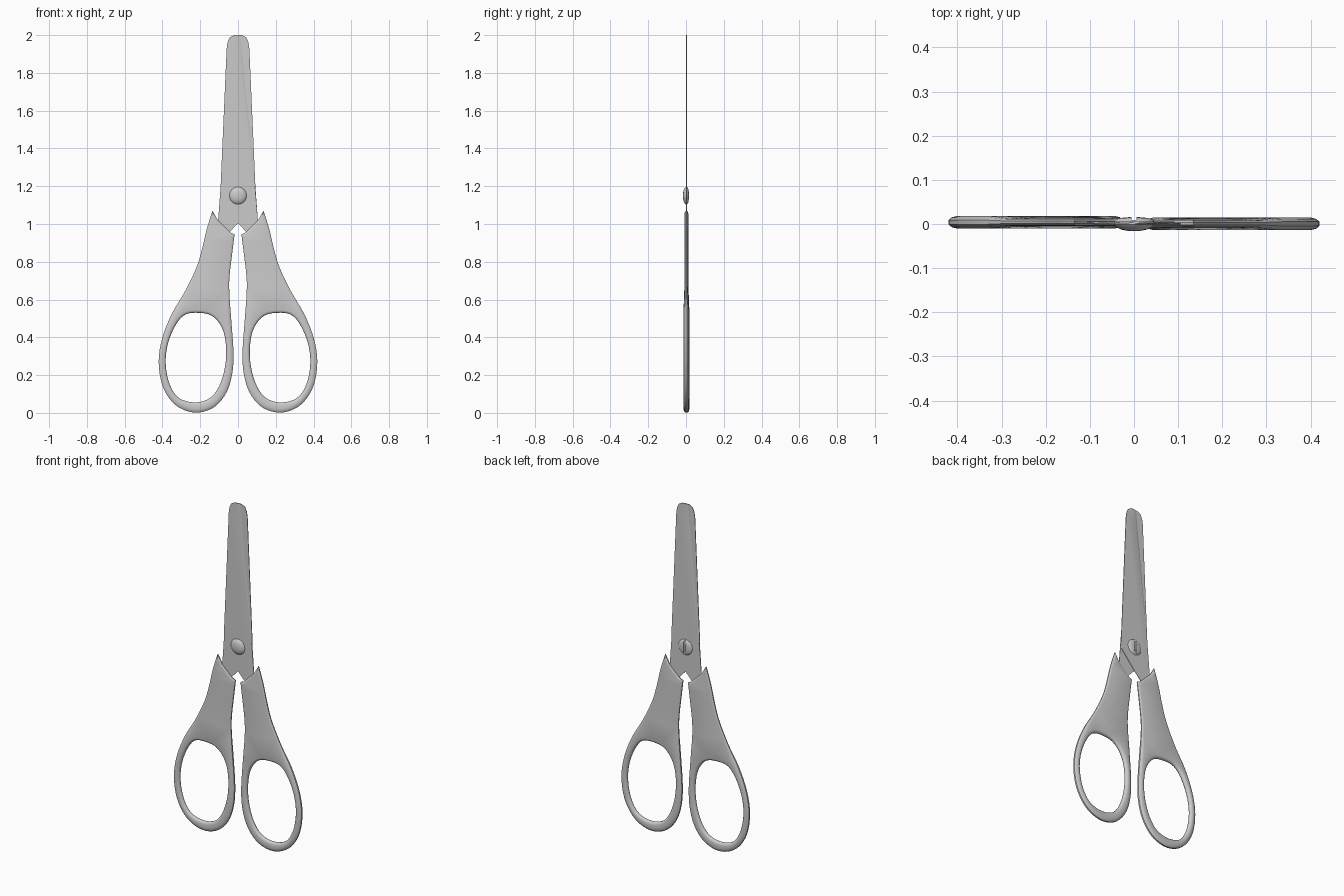
import bpy, bmesh, math
from mathutils import Vector

if "Cube" in bpy.data.objects:
    bpy.data.objects.remove(bpy.data.objects["Cube"])

Y0 = 0.0022      # depth of the pivot plane
HALF = -0.0018   # each half sits slightly to its own side of that plane


def smooth(pts, closed, n=5):
    """Catmull-Rom sampling of 2D points."""
    p = [Vector(q) for q in pts]
    m, out = len(p), []
    at = (lambda i: p[i % m]) if closed else (lambda i: p[max(0, min(m - 1, i))])
    for i in range(m if closed else m - 1):
        a, b, c, d = at(i - 1), at(i), at(i + 1), at(i + 2)
        for k in range(n):
            t = k / n
            out.append(0.5 * (2 * b + (c - a) * t + (2 * a - 5 * b + 4 * c - d) * t * t
                              + (3 * b - a - 3 * c + d) * t ** 3))
    if not closed:
        out.append(p[-1])
    return out


def inset(loop, i, d):
    """Point i of a clockwise loop moved to its right by d, mitre limited."""
    p, q, r = loop[i - 1], loop[i], loop[(i + 1) % len(loop)]
    e, f = (q - p).normalized(), (r - q).normalized()
    n1, n2 = Vector((e.y, -e.x)), Vector((f.y, -f.x))
    n = (n1 + n2).normalized()
    return q + n * d / max(0.5, n.dot(n1))


def ring_factor(z):
    """1 in the finger ring, smaller in the thin shank."""
    t = max(0, min(1, (0.63 - z) / 0.09))
    return 0.63 + 0.37 * t * t * (3 - 2 * t)


def finish(bm, name, angle=40, rot=0, y=Y0):
    bmesh.ops.recalc_face_normals(bm, faces=bm.faces)
    me = bpy.data.meshes.new(name)
    bm.to_mesh(me)
    bm.free()
    ob = bpy.data.objects.new(name, me)
    bpy.context.collection.objects.link(ob)
    ob.location.y = y
    ob.rotation_euler.z = rot
    bpy.ops.object.select_all(action='DESELECT')
    ob.select_set(True)
    bpy.context.view_layer.objects.active = ob
    bpy.ops.object.shade_smooth_by_angle(angle=math.radians(angle))
    return ob


def bridge(bm, a, b):
    for i in range(len(a)):
        j = (i + 1) % len(a)
        bm.faces.new((a[i], a[j], b[j], b[i]))


# Handle outline (clockwise from the front) and finger hole
outer = smooth([(0.135, 1.07), (0.165, 0.975), (0.19, 0.87), (0.22, 0.77), (0.28, 0.645),
                (0.35, 0.525), (0.40, 0.40), (0.42, 0.275), (0.402, 0.15), (0.35, 0.06),
                (0.28, 0.013), (0.20, 0.003), (0.12, 0.035), (0.06, 0.11), (0.03, 0.21),
                (0.024, 0.32), (0.033, 0.46), (0.045, 0.62), (0.045, 0.72), (0.03, 0.85),
                (0.018, 0.945)], False, 4)
outer += [Vector((0.04, 0.955)), Vector((0.105, 1.018))]
hole = smooth([(0.21, 0.53), (0.28, 0.52), (0.33, 0.465), (0.37, 0.37), (0.383, 0.27),
               (0.368, 0.17), (0.33, 0.095), (0.275, 0.062), (0.20, 0.058), (0.135, 0.09),
               (0.09, 0.165), (0.065, 0.27), (0.066, 0.38), (0.09, 0.46), (0.14, 0.515)], True, 4)


def handle(name, rot):
    bm = bmesh.new()
    section = [(1, 1), (0.4, 0.8), (0.0, 0.35), (0.0, -0.35), (0.4, -0.8), (1, -1)]
    caps = {0: [], len(section) - 1: []}
    for loop, width in ((outer, 0.018), (hole, -0.013)):
        prev = None
        for k, (w, h) in enumerate(section):
            cur = []
            for i, q in enumerate(loop):
                s = ring_factor(q.y)
                p = inset(loop, i, w * width * s)
                cur.append(bm.verts.new((p.x, HALF - h * 0.0138 * s, p.y)))
            if prev:
                bridge(bm, prev, cur)
            if k in caps:
                bm.edges.ensure_lookup_table()
                for i in range(len(cur)):
                    v = (cur[i], cur[(i + 1) % len(cur)])
                    caps[k].append(bm.edges.get(v) or bm.edges.new(v))
            prev = cur
    for k, edges in caps.items():
        bmesh.ops.triangle_fill(bm, edges=edges, use_beauty=True,
                                normal=(0, -1 if k == 0 else 1, 0))
    finish(bm, name, 45, rot)


# Blade with tang; the third value is how far the ground cutting edge is bevelled
blade_pts = [(-0.09, 1.11, 0), (-0.092, 1.2, 0), (-0.06, 1.93, 0), (-0.055, 1.963, 0),
             (-0.044, 1.987, 0), (-0.022, 2.0, 0), (0.012, 2.0, 0.012), (0.022, 1.9, 0.014),
             (0.092, 1.2, 0.002), (0.105, 1.02, 0), (0.14, 0.97, 0), (0.09, 0.91, 0),
             (0.037, 0.965, 0), (0.0, 1.005, 0)]


def blade(name, rot):
    bm = bmesh.new()
    back = [bm.verts.new((x, -0.0002, z)) for x, z, c in blade_pts]
    front = [bm.verts.new((x - c, -0.0032, z)) for x, z, c in blade_pts]
    bridge(bm, back, front)
    bm.faces.new(back)
    bm.faces.new(front)
    finish(bm, name, 20, rot)


for side, rot in (("right", 0), ("left", math.pi)):
    handle(side + "_handle", rot)
    blade(side + "_blade", rot)

# Pivot screw: domed disc turned around the y axis
bm = bmesh.new()
prof = [(0.016, -0.0175), (0.03, -0.0145), (0.04, -0.0095), (0.046, -0.003),
        (0.046, 0.003), (0.041, 0.0085), (0.03, 0.0115), (0.016, 0.013)]
N, prev = 32, None
rings = []
for r, y in prof:
    cur = [bm.verts.new((r * math.cos(2 * math.pi * i / N), y,
                         1.15 + r * math.sin(2 * math.pi * i / N))) for i in range(N)]
    if prev:
        bridge(bm, prev, cur)
    rings.append(cur)
    prev = cur
for ring, y in ((rings[0], -0.0184), (rings[-1], 0.0135)):
    tip = bm.verts.new((0, y, 1.15))
    for i in range(N):
        bm.faces.new((ring[i], ring[(i + 1) % N], tip))
screw = finish(bm, "pivot_screw", 40)

# Screwdriver slot in the back of the screw
bm = bmesh.new()
bmesh.ops.create_cube(bm, size=1)
for v in bm.verts:
    v.co = (v.co.x * 0.012, v.co.y * 0.016 + 0.0145, v.co.z * 0.12 + 1.15)
slot = finish(bm, "slot_cutter")
slot.hide_render = True
slot.display_type = 'WIRE'
cut = screw.modifiers.new("slot", 'BOOLEAN')
cut.operation = 'DIFFERENCE'
cut.object = slot
bpy.context.view_layer.objects.active = screw
slot.select_set(False)
slot.hide_set(True)
